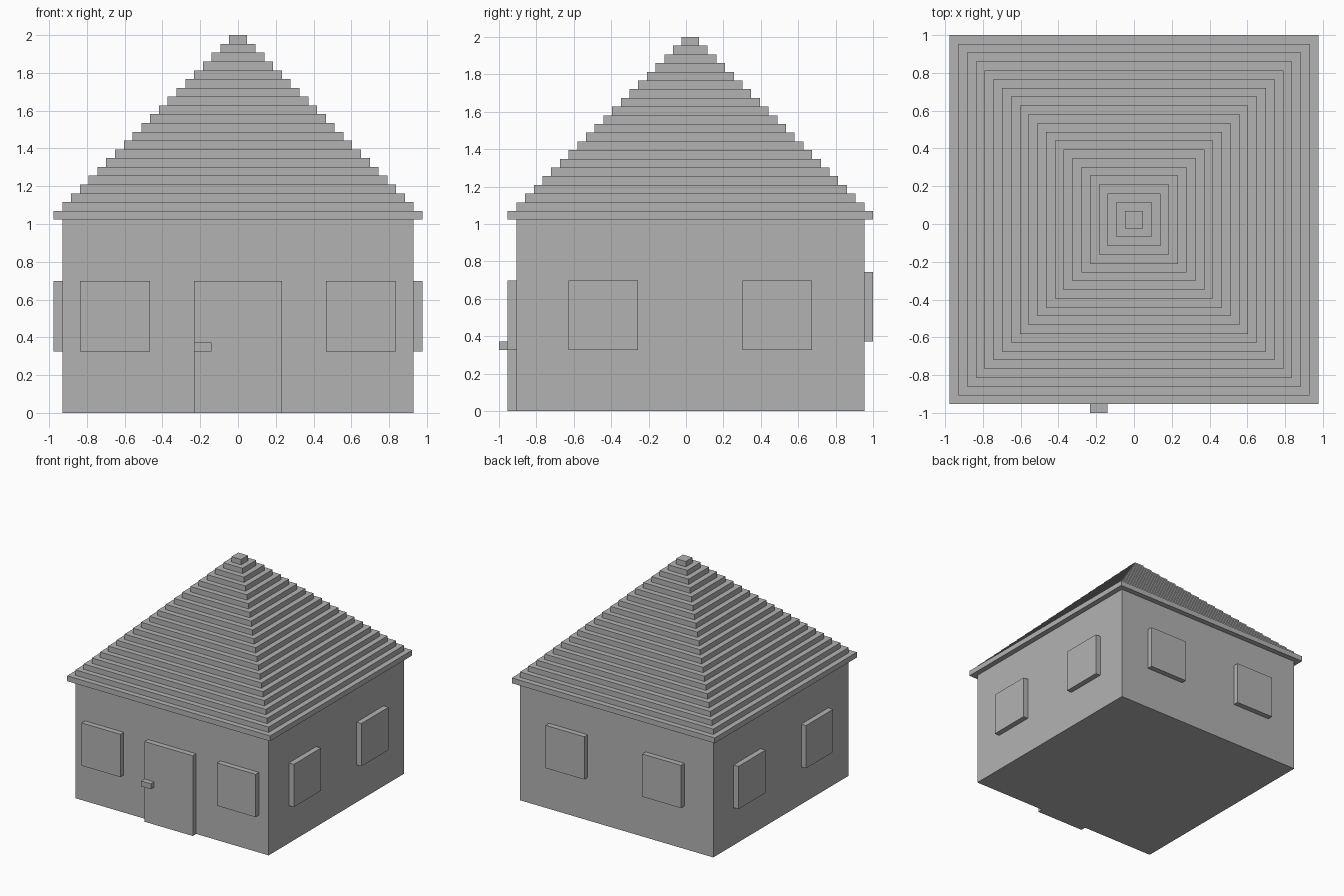
import bpy

default_cube = bpy.data.objects.get("Cube")
if default_cube:
    bpy.data.objects.remove(default_cube, do_unlink=True)

U = 2 / 43          # one block unit
CENTRE_Y = U / 2    # the house sits slightly back to leave room for the door handle

grey = bpy.data.materials.new("plain grey")
grey.use_nodes = True
colour = (0.45, 0.45, 0.45, 1)
grey.diffuse_color = colour
grey.node_tree.nodes["Principled BSDF"].inputs["Base Color"].default_value = colour


def block(name, x, y, z):
    """Box from (low, high) ranges given in block units."""
    bpy.ops.mesh.primitive_cube_add(size=1)
    ob = bpy.context.object
    ob.name = name
    ob.location = [sum(r) / 2 * U for r in (x, y, z)]
    ob.location.y += CENTRE_Y
    ob.scale = [(r[1] - r[0]) * U for r in (x, y, z)]
    bpy.ops.object.transform_apply(location=True, rotation=False, scale=True)
    ob.data.materials.append(grey)
    return ob


# Walls
WALL, HEIGHT = 20, 22
block("walls", (-WALL, WALL), (-WALL, WALL), (0, HEIGHT))

# Stepped pyramid roof
for i in range(WALL + 1):
    half = WALL + 1 - i
    block(f"roof_step_{i + 1}", (-half, half), (-half, half), (HEIGHT + i, HEIGHT + i + 1))

# Door and handle
block("door", (-5, 5), (-WALL - 1, -WALL), (0, 15))
block("door_handle", (-5, -3), (-WALL - 2, -WALL - 1), (7, 8))

# Windows, in pairs on every wall
for label, s in (("left", 1), ("right", -1)):
    wide = sorted((10 * s, 18 * s))
    near = sorted((6 * s, 14 * s))
    block(f"front_window_{label}", wide, (-WALL - 1, -WALL), (7, 15))
    block(f"back_window_{label}", near, (WALL, WALL + 1), (8, 16))
    outer = sorted((WALL * s, (WALL + 1) * s))
    block(f"{label}_side_window_front", outer, (-14, -6), (7, 15))
    block(f"{label}_side_window_back", outer, (6, 14), (7, 15))
